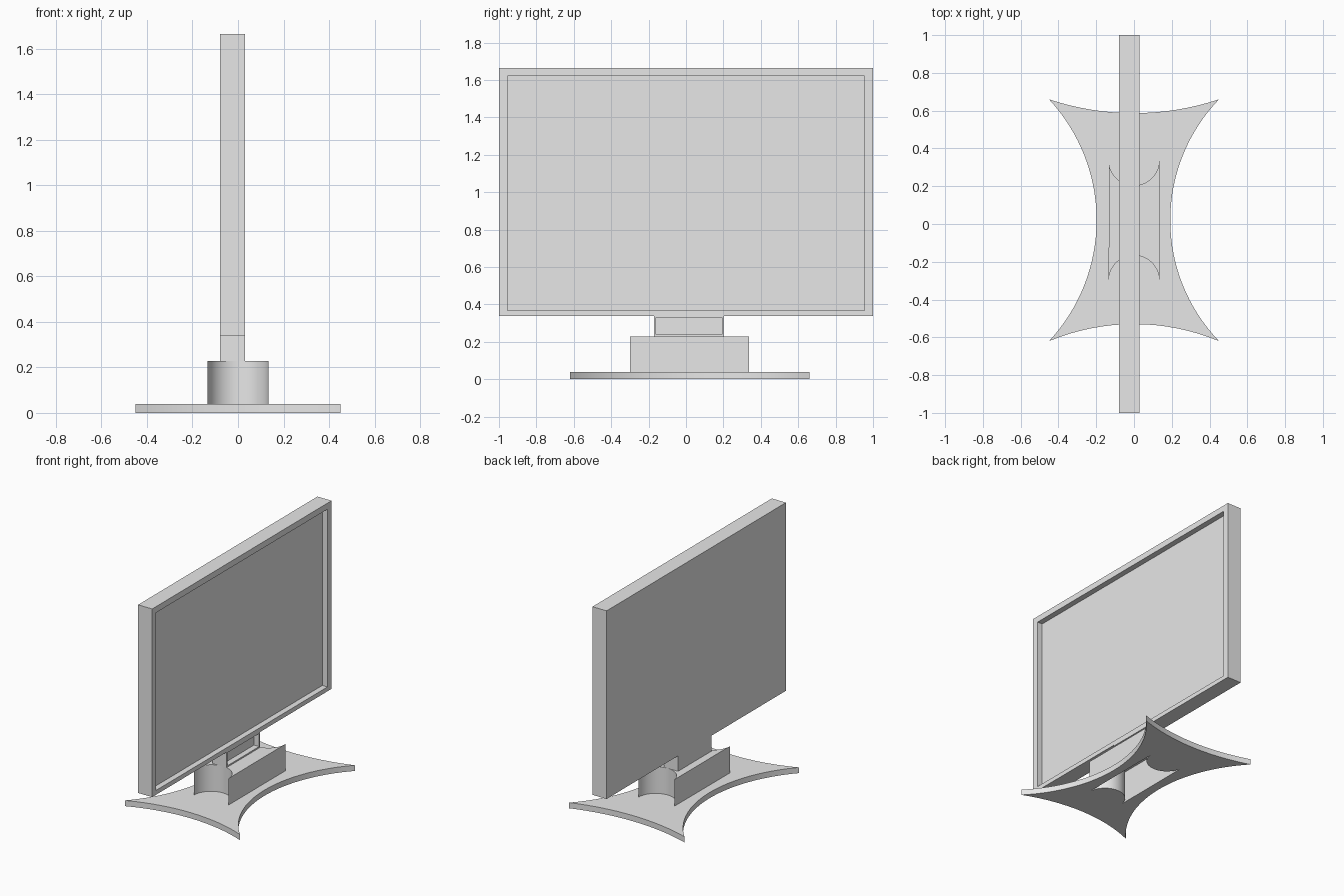
import bpy, bmesh, math

if "Cube" in bpy.data.objects:
    bpy.data.objects.remove(bpy.data.objects["Cube"])

grey = bpy.data.materials.new("plain_grey")
grey.diffuse_color = (0.8, 0.8, 0.8, 1)
grey.use_nodes = True
grey.node_tree.nodes["Principled BSDF"].inputs["Base Color"].default_value = grey.diffuse_color


def finish(name, bm):
    bmesh.ops.recalc_face_normals(bm, faces=bm.faces)
    mesh = bpy.data.meshes.new(name)
    bm.to_mesh(mesh)
    bm.free()
    mesh.materials.append(grey)
    ob = bpy.data.objects.new(name, mesh)
    bpy.context.collection.objects.link(ob)
    bpy.ops.object.select_all(action='DESELECT')
    ob.select_set(True)
    bpy.context.view_layer.objects.active = ob
    bpy.ops.object.shade_smooth_by_angle(angle=math.radians(30))
    return ob


def recessed_box(name, x0, x1, outer, inner, depth):
    """Box whose +x face is recessed; outer and inner are (y0, y1, z0, z1)."""
    bm = bmesh.new()

    def ring(x, r):
        y0, y1, z0, z1 = r
        return [bm.verts.new((x, y, z)) for y, z in ((y0, z0), (y1, z0), (y1, z1), (y0, z1))]

    rings = [ring(x0, outer), ring(x1, outer), ring(x1, inner), ring(x1 - depth, inner)]
    bm.faces.new(rings[0])
    bm.faces.new(rings[-1])
    for a, b in zip(rings, rings[1:]):
        for i in range(4):
            j = (i + 1) % 4
            bm.faces.new((a[i], a[j], b[j], b[i]))
    return finish(name, bm)


def arc(p, q, sag, n):
    """Points from p up to (not including) q, bulging left of travel by sag."""
    half = math.dist(p, q) / 2
    rad = (half * half + sag * sag) / (2 * sag)
    ang = 2 * math.atan2(sag, half)
    dx, dy = (q[0] - p[0]) / (2 * half), (q[1] - p[1]) / (2 * half)
    mx, my = (p[0] + q[0]) / 2, (p[1] + q[1]) / 2
    pts = []
    for i in range(n):
        t = -ang + 2 * ang * i / n
        u, v = rad * math.sin(t), rad * math.cos(t) - (rad - sag)
        pts.append((mx + dx * u - dy * v, my + dy * u + dx * v))
    return pts


# Screen and neck, both with a recessed front
recessed_box("screen", -0.08, 0.03, (-1, 1, 0.337, 1.665), (-0.955, 0.955, 0.368, 1.622), 0.04)
recessed_box("neck", -0.08, 0.03, (-0.17, 0.203, 0.228, 0.337), (-0.16, 0.193, 0.238, 0.33), 0.04)

# Outlines: four-pointed base, and block with scooped ends
a, b, c, d = (0.45, -0.62), (0.45, 0.66), (-0.45, 0.66), (-0.45, -0.62)
base_outline = arc(a, b, 0.258, 32) + arc(b, c, 0.073, 16) + arc(c, d, 0.252, 32) + arc(d, a, 0.09, 16)
w = 0.134
block_outline = [(w, -0.3)] + arc((w, 0.338), (-w, 0.338), w, 24) + arc((-w, -0.3), (w, -0.3), w, 24)[0:]

# Base plate, open under the block
curve = bpy.data.curves.new("base_outline", 'CURVE')
curve.dimensions = '2D'
curve.fill_mode = 'BOTH'
curve.extrude = 0.02
for pts in (base_outline, block_outline):
    spline = curve.splines.new('POLY')
    spline.points.add(len(pts) - 1)
    for sp, (x, y) in zip(spline.points, pts):
        sp.co = (x, y, 0, 1)
    spline.use_cyclic_u = True
helper = bpy.data.objects.new("base_helper", curve)
bpy.context.collection.objects.link(helper)
bpy.context.view_layer.update()
bm = bmesh.new()
bm.from_mesh(helper.evaluated_get(bpy.context.evaluated_depsgraph_get()).to_mesh())
bpy.data.objects.remove(helper)
bmesh.ops.remove_doubles(bm, verts=bm.verts, dist=1e-5)
bmesh.ops.translate(bm, verts=bm.verts, vec=(0, 0, 0.02))
finish("base", bm)

# Hollow stand block with a closed top
bm = bmesh.new()
low = [bm.verts.new((x, y, 0.04)) for x, y in block_outline]
high = [bm.verts.new((x, y, 0.228)) for x, y in block_outline]
for i in range(len(low)):
    j = (i + 1) % len(low)
    bm.faces.new((low[i], low[j], high[j], high[i]))
bm.faces.new(high)
finish("stand_block", bm)
